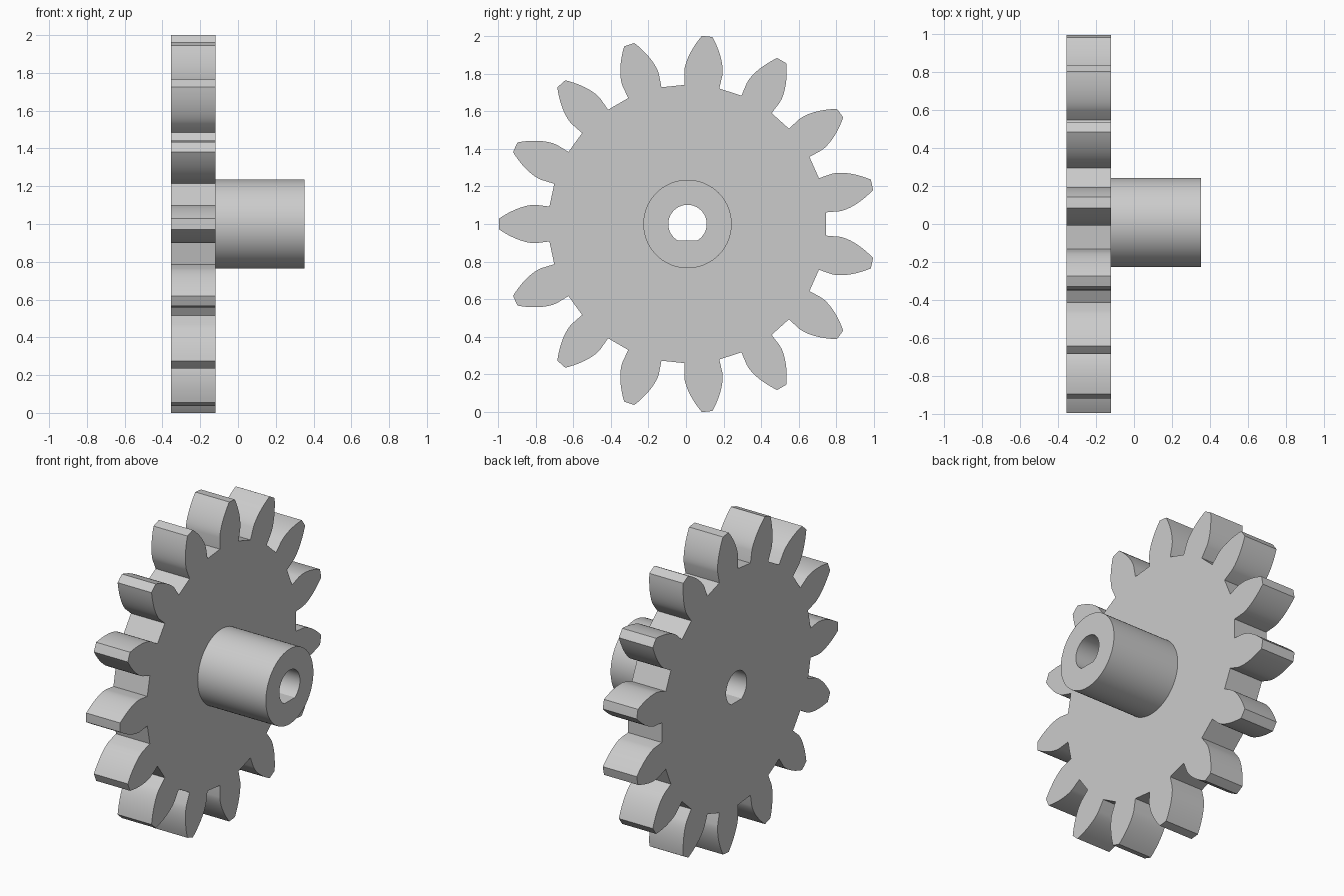
import bpy, bmesh
from math import sin, cos, tan, acos, asin, pi, radians
from mathutils import Matrix

if "Cube" in bpy.data.objects:
    bpy.data.objects.remove(bpy.data.objects["Cube"])

TEETH = 15
TIP, ROOT, BASE = 1.003, 0.74, 0.8125     # gear circle radii
HALF_ANGLE = radians(7.2)                 # half tooth angle at its base
CENTRE_Y = 0.008
STEPS = 10

grey = bpy.data.materials.new("grey")
grey.use_nodes = True
grey.diffuse_color = (0.6, 0.6, 0.6, 1)
grey.node_tree.nodes["Principled BSDF"].inputs["Base Color"].default_value = (0.6, 0.6, 0.6, 1)


def polar(r, a):
    return (r * cos(a), r * sin(a))


def circle(r, n=72):
    return [polar(r, 2 * pi * i / n) for i in range(n)]


def bore(r=0.102, flat=0.088, n=48):
    # Round shaft hole with a flat at the bottom
    start = -asin(flat / r)
    sweep = pi - 2 * start
    return [polar(r, start + sweep * i / n) for i in range(n + 1)]


def gear_outline():
    # Involute flank: (radius, half angle) from root to tip
    flank = [(ROOT, HALF_ANGLE)]
    for i in range(STEPS + 1):
        r = BASE + (TIP - BASE) * i / STEPS
        a = acos(BASE / r)
        flank.append((r, HALF_ANGLE - (tan(a) - a)))
    points = []
    for k in range(TEETH):
        mid = pi + 2 * pi * k / TEETH
        points += [polar(r, mid - h) for r, h in flank]
        points.append(polar(TIP, mid))
        points += [polar(r, mid + h) for r, h in reversed(flank)]
    return points


def plate(name, outlines, x0, x1):
    # Filled outlines with holes, extruded along x
    curve = bpy.data.curves.new(name + "_profile", "CURVE")
    curve.dimensions = "2D"
    curve.fill_mode = "BOTH"
    curve.extrude = (x1 - x0) / 2
    for pts in outlines:
        spline = curve.splines.new("POLY")
        spline.points.add(len(pts) - 1)
        for p, (u, v) in zip(spline.points, pts):
            p.co = (u, v, 0, 1)
        spline.use_cyclic_u = True
    helper = bpy.data.objects.new(name + "_profile", curve)
    mesh = bpy.data.meshes.new_from_object(helper)
    bpy.data.objects.remove(helper)
    bpy.data.curves.remove(curve)

    # Stand the profile upright, weld it and fix normals
    upright = Matrix(((0, 0, 1, (x0 + x1) / 2), (1, 0, 0, CENTRE_Y), (0, 1, 0, 1), (0, 0, 0, 1)))
    bm = bmesh.new()
    bm.from_mesh(mesh)
    bm.transform(upright)
    bmesh.ops.remove_doubles(bm, verts=bm.verts, dist=0.0001)
    bmesh.ops.recalc_face_normals(bm, faces=bm.faces)
    bm.to_mesh(mesh)
    bm.free()
    mesh.name = name
    mesh.materials.clear()
    mesh.materials.append(grey)
    obj = bpy.data.objects.new(name, mesh)
    bpy.context.collection.objects.link(obj)
    bpy.ops.object.select_all(action="DESELECT")
    obj.select_set(True)
    bpy.context.view_layer.objects.active = obj
    bpy.ops.object.shade_smooth_by_angle(angle=radians(25))
    return obj


# Toothed wheel and the hub on its right face
plate("gear_wheel", [gear_outline(), bore()], -0.355, -0.12)
plate("hub", [circle(0.235), bore()], -0.12, 0.352)
